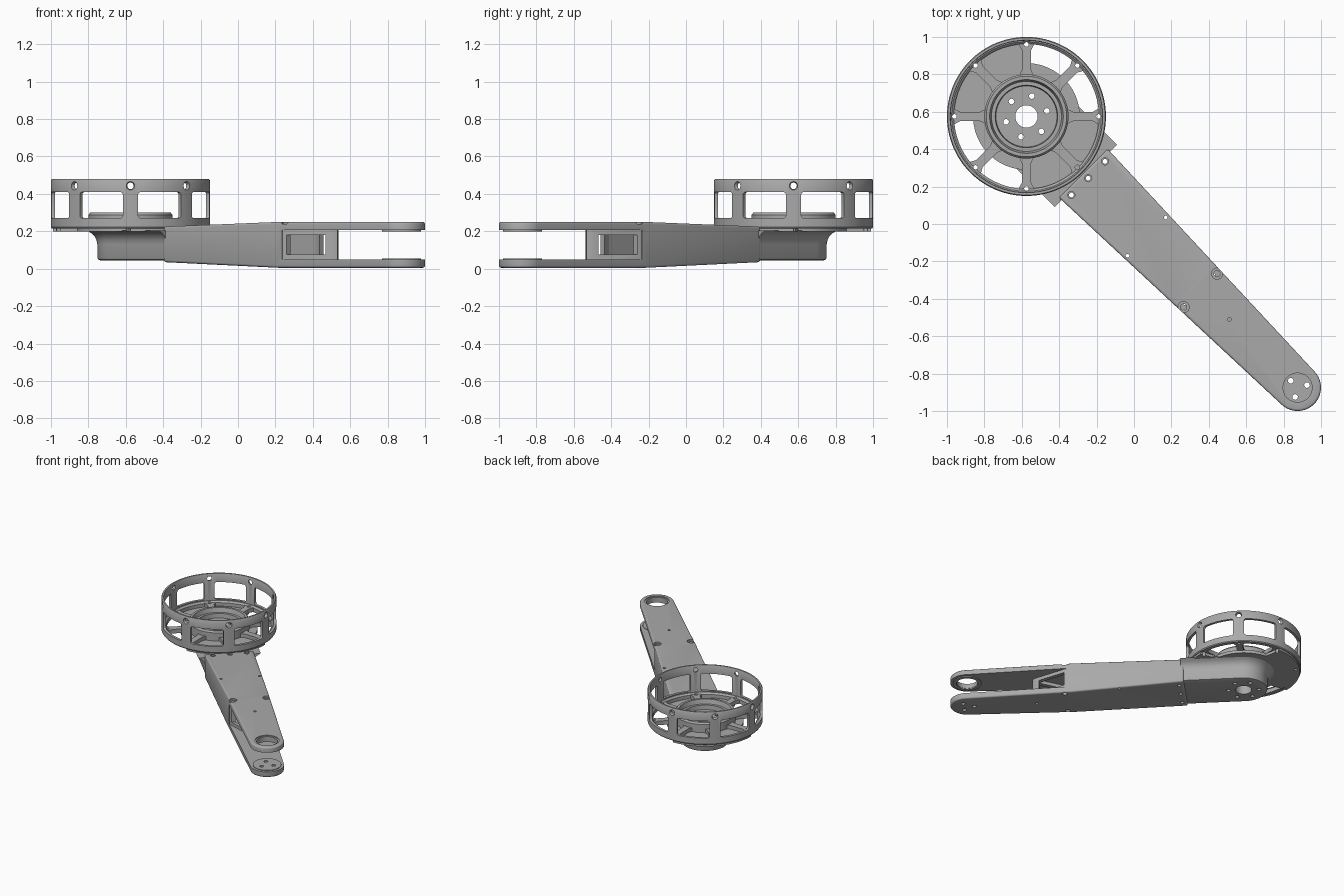
import bpy, bmesh
from math import sin, cos, pi, radians
from mathutils import Matrix, Vector

cube = bpy.data.objects.get("Cube")
if cube:
    bpy.data.objects.remove(cube)

# Parts are built with x running along the arm, then turned into place
PLACE = Matrix.Translation((-0.575, 0.575, 0)) @ Matrix.Rotation(radians(-45), 4, 'Z')
TIP = 2.05

grey = bpy.data.materials.new("mid grey")
grey.use_nodes = True
colour = (0.4, 0.4, 0.4, 1)
grey.diffuse_color = colour
grey.node_tree.nodes["Principled BSDF"].inputs["Base Color"].default_value = colour
parts = []


def finish(name, bm, keep=True):
    bmesh.ops.recalc_face_normals(bm, faces=bm.faces)
    mesh = bpy.data.meshes.new(name)
    bm.to_mesh(mesh)
    bm.free()
    mesh.materials.append(grey)
    ob = bpy.data.objects.new(name, mesh)
    bpy.context.scene.collection.objects.link(ob)
    if keep:
        parts.append(ob)
    else:
        ob.hide_render = True
    return ob


def add_prism(bm, pts, z0, z1):
    low = [bm.verts.new((x, y, z0)) for x, y in pts]
    high = [bm.verts.new((x, y, z1)) for x, y in pts]
    bm.faces.new(low)
    bm.faces.new(high)
    for i in range(len(pts)):
        j = (i + 1) % len(pts)
        bm.faces.new((low[i], low[j], high[j], high[i]))


def prism(name, pts, z0, z1, keep=True):
    bm = bmesh.new()
    add_prism(bm, pts, z0, z1)
    return finish(name, bm, keep)


def arc(r, a0, a1, n, cx=0, cy=0):
    return [(cx + r * cos(radians(a0 + (a1 - a0) * i / n)),
             cy + r * sin(radians(a0 + (a1 - a0) * i / n))) for i in range(n + 1)]


def lathe(name, profile, cx=0, n=96):
    bm = bmesh.new()
    rings = [[bm.verts.new((cx + r * cos(2 * pi * i / n), r * sin(2 * pi * i / n), z))
              for r, z in profile] for i in range(n)]
    m = len(profile)
    for i in range(n):
        a, b = rings[i], rings[(i + 1) % n]
        for k in range(m):
            bm.faces.new((a[k], b[k], b[(k + 1) % m], a[(k + 1) % m]))
    return finish(name, bm)


def drills(holes):
    """Upright drill cutters from (x, y, radius, low, high)."""
    bm = bmesh.new()
    for x, y, r, z0, z1 in holes:
        add_prism(bm, arc(r, 0, 360, 24, x, y)[:-1], z0, z1)
    return finish("drill_cutter", bm, False)


def bake(ob):
    dg = bpy.context.evaluated_depsgraph_get()
    mesh = bpy.data.meshes.new_from_object(ob.evaluated_get(dg))
    ob.modifiers.clear()
    ob.data = mesh


def bevel(ob, width, segments=3, angle=50):
    mod = ob.modifiers.new("bevel", 'BEVEL')
    mod.width, mod.segments = width, segments
    mod.limit_method, mod.angle_limit = 'ANGLE', radians(angle)
    bake(ob)


def cut(cutter, *targets):
    for ob in targets:
        mod = ob.modifiers.new("cut", 'BOOLEAN')
        mod.operation, mod.solver, mod.object = 'DIFFERENCE', 'EXACT', cutter
        bake(ob)
    bpy.data.objects.remove(cutter)


# Arm body: tapered bar with a round tip, deepening towards the fork
bm = bmesh.new()
add_prism(bm, [(0.43, -0.184)] + arc(0.125, -88, 88, 32, TIP) + [(0.43, 0.184)], 0, 1)
bmesh.ops.bisect_plane(bm, geom=bm.verts[:] + bm.edges[:] + bm.faces[:],
                       plane_co=(1.26, 0, 0), plane_no=(1, 0, 0))
for v in bm.verts:
    slope = max(0, (1.26 - v.co.x) / 0.83)
    v.co.z = 0.25 - 0.025 * slope if v.co.z > 0.5 else 0.005 + 0.03 * slope
arm = finish("arm_body", bm)
bevel(arm, 0.012)
cut(prism("hollow_cutter", [(0.55, -0.15), (1.3, -0.127), (1.3, -0.3), (2.3, -0.3),
                            (2.3, 0.3), (1.3, 0.3), (1.3, 0.127), (0.55, 0.15)],
          0.05, 0.207, False), arm)

# Screw holes with counterbores, and the bearing opening at the tip
holes = []
for y in (-0.127, 0, 0.127):
    holes.append((0.467, y, 0.013, -0.1, 0.4))
for y in (-0.127, 0.127):
    holes.append((1.315, y, 0.017, -0.1, 0.4))
holes += [(0.909, s * 0.145, 0.01, -0.1, 0.4) for s in (-1, 1)]
holes += [(1.534, 0, 0.01, -0.1, 0.4), (TIP, 0, 0.078, 0.15, 0.4)]
cut(drills(holes), arm)
bores = [(0.467, y, 0.019, 0.217, 0.4) for y in (-0.127, 0, 0.127)]
bores += [(1.315, y, 0.03, 0.238, 0.4) for y in (-0.127, 0.127)]
bores += [(TIP, 0, 0.09, 0.244, 0.4)]
cut(drills(bores), arm)

# Pointed web between the fork plates, with a window in each leg
web = prism("fork_web", [(1.27, -0.15), (1.3, -0.15), (1.55, -0.022), (1.565, 0), (1.55, 0.022),
                         (1.3, 0.15), (1.27, 0.15), (1.27, 0.127), (1.3, 0.12),
                         (1.52, 0), (1.3, -0.12), (1.27, -0.127)], 0.045, 0.212)
cut(prism("window_cutter", [(1.32, -0.3), (1.515, -0.3), (1.515, 0.3), (1.32, 0.3)],
          0.075, 0.18, False), web)

# Pads around the tip joint
lathe("upper_tip_pad", [(0.08, 0.2), (0.105, 0.2), (0.105, 0.212), (0.08, 0.212)], TIP, 48)
lower_pad = prism("lower_tip_pad", arc(0.105, 0, 360, 48, TIP)[:-1], 0.045, 0.055)
cut(drills([(TIP + 0.052 * cos(radians(a)), 0.052 * sin(radians(a)), 0.015, -0.1, 0.1)
            for a in (60, 180, 300)]), arm, lower_pad)

# Motor block: round-ended base flaring into the plate above
bm = bmesh.new()
loops = []
for r, z in ((0.162, 0.045), (0.172, 0.049), (0.176, 0.058), (0.177, 0.13), (0.182, 0.155),
             (0.193, 0.175), (0.21, 0.19), (0.235, 0.205)):
    outline = [(0.45, r)] + arc(r, 90, 270, 40) + [(0.45, -r)]
    loops.append([bm.verts.new((x, y, z)) for x, y in outline])
for a, b in zip(loops, loops[1:]):
    for i in range(len(a)):
        j = (i + 1) % len(a)
        bm.faces.new((a[i], a[j], b[j], b[i]))
bm.faces.new(loops[0])
bm.faces.new(loops[-1])
block = finish("motor_block", bm)

# Base plate with two wide lobes along the arm axis
plate = prism("base_plate", arc(0.415, -45, 45, 32) + arc(0.285, 50, 130, 28)
              + arc(0.415, 135, 225, 32) + arc(0.285, 230, 310, 28), 0.198, 0.222)

# Stepped motor seat
seat = lathe("motor_seat", [(0.03, 0.21), (0.225, 0.21), (0.225, 0.288), (0.215, 0.3),
                            (0.197, 0.3), (0.187, 0.265), (0.167, 0.265), (0.163, 0.23),
                            (0.03, 0.23)])
cut(drills([(0, 0, 0.06, -0.1, 0.5)]
           + [(0.113 * cos(radians(a)), 0.113 * sin(radians(a)), 0.015, -0.1, 0.5)
              for a in range(0, 360, 60)]), block, plate, seat)

# Cage wall with eight rounded windows and eight screw holes in the top band
cage = lathe("cage_wall", [(0.405, 0.215), (0.42, 0.215), (0.425, 0.222), (0.425, 0.472),
                           (0.42, 0.48), (0.408, 0.48), (0.405, 0.475)], 0, 128)
bm = bmesh.new()
for k in range(8):
    a = k * 45
    add_prism(bm, arc(0.5, a + 5.5, a + 39.5, 12) + arc(0.34, a + 39.5, a + 5.5, 12), 0.27, 0.41)
windows = finish("cage_window_cutter", bm, False)
bevel(windows, 0.015)
cut(windows, cage)
bm = bmesh.new()
for k in range(8):
    turn = Matrix.Rotation(k * pi / 4, 4, 'Z')
    bmesh.ops.create_cone(bm, cap_ends=True, segments=20, radius1=0.012, radius2=0.028, depth=0.06,
                          matrix=turn @ Matrix.Translation((0.415, 0, 0.443))
                          @ Matrix.Rotation(pi / 2, 4, 'Y'))
cut(finish("cage_hole_cutter", bm, False), cage)

# Lower rim, spokes and screw bosses
rim = lathe("lower_rim", [(0.387, 0.218), (0.415, 0.218), (0.415, 0.262), (0.4, 0.262),
                          (0.387, 0.25)], 0, 128)
spokes = []
for k in range(8):
    turn = Matrix.Rotation(k * pi / 4, 3, 'Z')
    pts = [(0.215, -0.04), (0.25, -0.025), (0.355, -0.025), (0.4, -0.05),
           (0.4, 0.05), (0.355, 0.025), (0.25, 0.025), (0.215, 0.04)]
    pts = [(turn @ Vector((x, y, 0))).to_2d() for x, y in pts]
    spokes.append(prism("spoke_%d" % (k + 1), pts, 0.219, 0.252))
for k, spoke in enumerate(spokes):
    a = k * pi / 4
    drill = (0.385 * cos(a), 0.385 * sin(a), 0.012, 0.1, 0.4)
    cut(drills([drill]), spoke, rim, plate)

# Turn everything into place and shade it
bpy.ops.object.select_all(action='DESELECT')
for ob in parts:
    ob.data.transform(PLACE)
    ob.select_set(True)
bpy.context.view_layer.objects.active = arm
bpy.ops.object.shade_smooth_by_angle(angle=radians(35))
